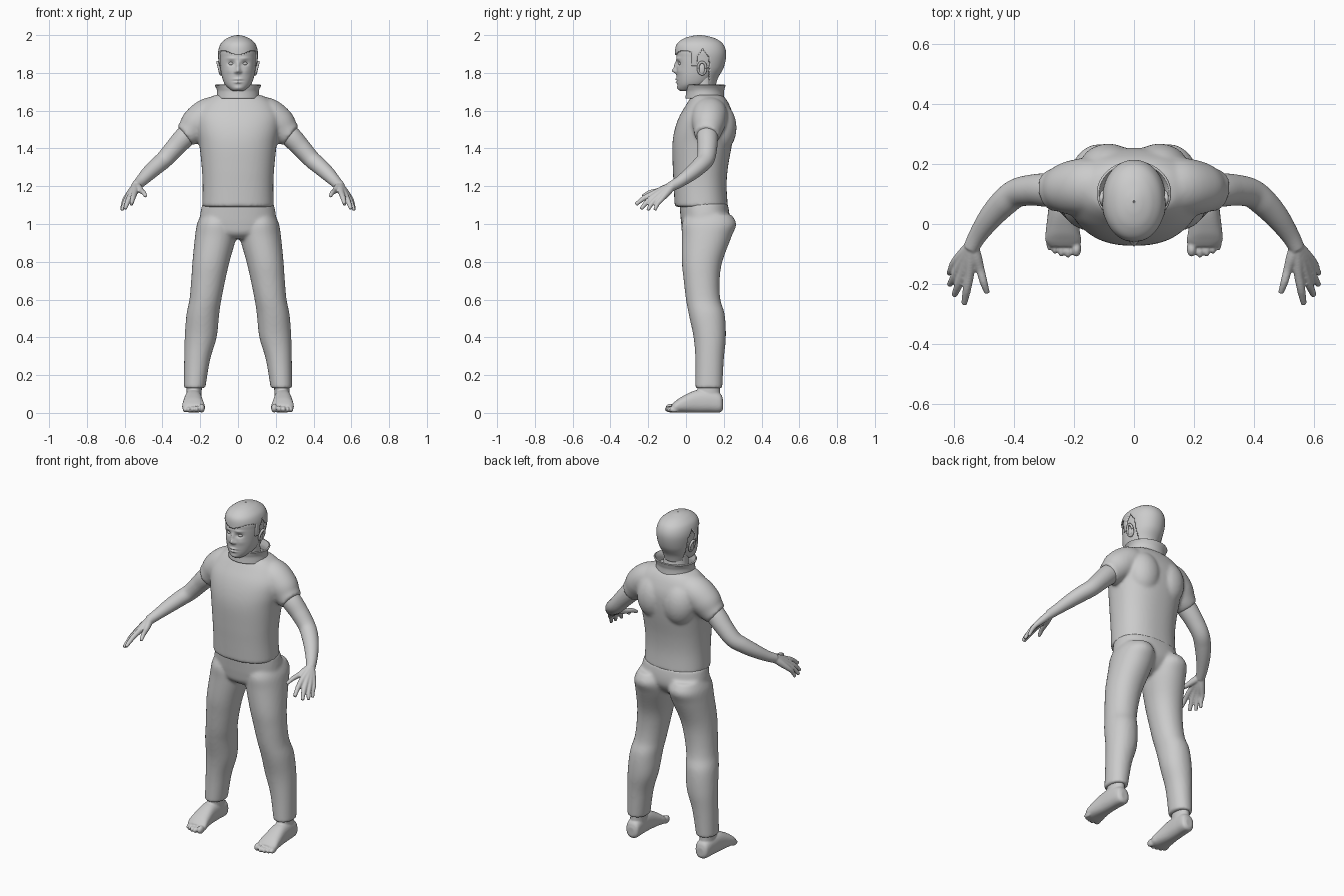
import bpy, bmesh, math
from mathutils import Vector, Matrix


def spline(rows, n):
    """Catmull-Rom through rows of numbers."""
    out = []
    last = len(rows) - 1
    for i in range(last):
        p = [rows[max(i - 1, 0)], rows[i], rows[i + 1], rows[min(i + 2, last)]]
        for k in range(n):
            t = k / n
            out.append([0.5 * (2 * b + (c - a) * t + (2 * a - 5 * b + 4 * c - d) * t * t
                               + (3 * b - a - 3 * c + d) * t ** 3) for a, b, c, d in zip(*p)])
    return out + [list(rows[-1])]


def loft(bm, rows, axis=None, seg=32, n=6, power=2.0, caps=True):
    """Sweep ellipses (x, y, z, radius_a, radius_b); axis fixes the ring plane."""
    rows = spline(rows, n)
    rings = []
    for i, (x, y, z, a, b) in enumerate(rows):
        if axis == 'Z':
            u, v = Vector((1, 0, 0)), Vector((0, 1, 0))
        elif axis == 'Y':
            u, v = Vector((1, 0, 0)), Vector((0, 0, 1))
        else:
            t = Vector(rows[min(i + 1, len(rows) - 1)][:3]) - Vector(rows[max(i - 1, 0)][:3])
            u = t.cross(Vector((0, 0, 1))).normalized()
            v = t.cross(u).normalized()
        ring = []
        for k in range(seg):
            c, s = math.cos(math.tau * k / seg), math.sin(math.tau * k / seg)
            c = math.copysign(abs(c) ** (2 / power), c)
            s = math.copysign(abs(s) ** (2 / power), s)
            ring.append(bm.verts.new(Vector((x, y, z)) + u * a * c + v * b * s))
        rings.append(ring)
    for r, q in zip(rings, rings[1:]):
        for k in range(seg):
            bm.faces.new((r[k], r[(k + 1) % seg], q[(k + 1) % seg], q[k]))
    if caps:
        bm.faces.new(rings[0])
        bm.faces.new(rings[-1])


def body(bm, rows, **kw):
    """Upright loft from rows of (z, half width, y front, y back)."""
    loft(bm, [(0, (f + b) / 2, z, w, (b - f) / 2) for z, w, f, b in rows], 'Z', **kw)


def ball(bm, loc, size):
    m = Matrix.Translation(loc) @ Matrix.Diagonal((*size, 1))
    bmesh.ops.create_uvsphere(bm, u_segments=24, v_segments=14, radius=1, matrix=m)


def finish(name, bm, mirror=False, voxel=0, smooth=0, thick=0):
    bmesh.ops.recalc_face_normals(bm, faces=bm.faces)
    me = bpy.data.meshes.new(name)
    bm.to_mesh(me)
    bm.free()
    ob = bpy.data.objects.new(name, me)
    bpy.context.collection.objects.link(ob)
    me.shade_smooth()
    if mirror:
        ob.modifiers.new("Mirror", 'MIRROR').use_mirror_merge = False
    if voxel:
        m = ob.modifiers.new("Blend", 'REMESH')
        m.mode, m.voxel_size, m.use_smooth_shade = 'VOXEL', voxel, True
    if smooth:
        m = ob.modifiers.new("Smooth", 'SMOOTH')
        m.factor, m.iterations = 0.5, smooth
    if thick:
        m = ob.modifiers.new("Thickness", 'SOLIDIFY')
        m.thickness, m.offset = thick, -1
    return ob


# Short-sleeved sweater: trunk, shoulder blades and sleeves blended together
bm = bmesh.new()
body(bm, [(1.09, .19, -.06, .222), (1.2, .187, -.065, .215), (1.3, .192, -.07, .222),
          (1.42, .205, -.072, .243), (1.5, .22, -.06, .252), (1.57, .225, -.035, .25),
          (1.63, .195, 0, .23), (1.67, .15, .025, .205), (1.685, .11, .035, .18)],
     seg=64, power=2.3)
ball(bm, (.085, .18, 1.51), (.1, .088, .13))
loft(bm, [(.08, .13, 1.59, .08, .08), (.15, .125, 1.58, .095, .09), (.21, .12, 1.535, .09, .09),
          (.25, .115, 1.493, .075, .077), (.283, .11, 1.467, .066, .063)])
finish("sweater", bm, True, .009, 8)

# Standing collar, flared at the top
bm = bmesh.new()
body(bm, [(1.665, .105, .005, .195), (1.70, .103, .008, .193), (1.72, .107, .005, .197),
          (1.738, .117, .003, .202)], seg=48, caps=False)
finish("collar", bm, thick=.008)

# Trousers: hips and two legs blended at the crotch
bm = bmesh.new()
body(bm, [(1.11, .188, -.035, .22), (1.05, .2, -.03, .23), (1.0, .2, -.025, .225),
          (.95, .16, -.015, .19), (.92, .08, .02, .14)], seg=64, power=2.3)
legs = [(1.05, .03, .195, 0, .24), (1.0, .012, .217, -.022, .266), (.93, .01, .228, -.022, .24),
        (.8, .045, .241, -.022, .192), (.7, .068, .248, -.012, .178), (.6, .088, .257, 0, .182),
        (.52, .1, .273, .015, .205), (.4, .113, .282, .04, .211), (.28, .148, .285, .05, .2),
        (.13, .173, .287, .05, .192)]
loft(bm, [((i + o) / 2, (f + b) / 2, z, (o - i) / 2, (b - f) / 2) for z, i, o, f, b in legs],
     'Z', seg=48, power=2.1)
finish("trousers", bm, True, .009, 6)

# Bare feet with toes
bm = bmesh.new()
loft(bm, [(.232, .196, .045, .02, .025), (.232, .18, .053, .04, .05), (.235, .12, .062, .045, .06),
          (.237, .05, .06, .048, .059), (.237, -.02, .044, .056, .043), (.235, -.055, .032, .06, .031),
          (.232, -.075, .024, .05, .022)], 'Y', power=2.4)
loft(bm, [(.233, .125, .05, .042, .062), (.232, .12, .11, .04, .06), (.231, .12, .17, .042, .06)], 'Z')
for x, y, r in ((.192, -.082, .021), (.219, -.086, .016), (.242, -.082, .015),
                (.263, -.074, .014), (.281, -.062, .013)):
    ball(bm, (x, y, r + .004), (r * .8, .027, r * 1.1))
finish("feet", bm, True, .005, 3)

# Bare arms and hands; each finger runs from wrist through knuckle to tip
bm = bmesh.new()
loft(bm, [(.22, .115, 1.515, .05, .05), (.28, .113, 1.462, .056, .056), (.335, .113, 1.403, .052, .051),
          (.39, .103, 1.342, .048, .046), (.433, .07, 1.305, .046, .043), (.477, .022, 1.264, .04, .038),
          (.518, -.036, 1.222, .031, .03), (.542, -.08, 1.198, .026, .027)], n=8)
wrist = Vector((.539, -.072, 1.202))
for knuckle, tip, r in (((.547, -.165, 1.165), (.565, -.266, 1.103), .014),
                        ((.568, -.16, 1.152), (.598, -.238, 1.08), .014),
                        ((.585, -.148, 1.14), (.614, -.203, 1.073), .013),
                        ((.598, -.13, 1.13), (.616, -.165, 1.073), .012),
                        ((.512, -.15, 1.175), (.488, -.23, 1.147), .013)):
    k, t = Vector(knuckle), Vector(tip)
    path = [(wrist, .022), (wrist.lerp(k, .5), .02), (k, r * 1.15),
            (k.lerp(t, .5) + Vector((0, -.003, .005)), r), (t, r * .7)]
    loft(bm, [(*p, a, a) for p, a in path], seg=16)
finish("arms", bm, True, .0045, 3)

# Neck
bm = bmesh.new()
body(bm, [(1.62, .09, .02, .18), (1.69, .073, .03, .165), (1.75, .07, .03, .155),
          (1.82, .07, .03, .16)])
finish("neck", bm)

# Head, with facial features pushed in and out of the front
bm = bmesh.new()
body(bm, [(1.703, .025, -.028, .03), (1.715, .045, -.041, .07), (1.74, .07, -.046, .12),
          (1.78, .085, -.049, .15), (1.83, .094, -.05, .18), (1.88, .098, -.05, .195),
          (1.92, .096, -.047, .195), (1.96, .07, -.02, .165), (1.985, .02, .05, .1)],
     seg=112, n=10, power=2.15)
features = [(0, 1.812, .012, .014, -.024), (0, 1.84, .009, .02, -.012),
            (0, 1.766, .02, .006, -.009), (0, 1.75, .017, .006, -.009),
            (0, 1.758, .024, .003, .005), (0, 1.72, .02, .01, -.004)]
for s in (-1, 1):
    features += [(s * .036, 1.85, .017, .011, .013), (s * .035, 1.877, .022, .007, -.005),
                 (s * .014, 1.805, .007, .007, -.008), (s * .045, 1.81, .02, .015, -.003)]
for v in bm.verts:
    if v.co.y < .05:
        x, z = v.co.x, v.co.z
        v.co.y += sum(d * math.exp(-((x - fx) / sx) ** 2 - ((z - fz) / sz) ** 2)
                      for fx, fz, sx, sz, d in features)
finish("head", bm)

# Eyes
bm = bmesh.new()
ball(bm, (.036, -.024, 1.849), (.015, .016, .01))
finish("eyes", bm, True)

# Ears: rim and inner lobe
bm = bmesh.new()
rim = [(.1 + .008 * math.sin(a), .085 + .021 * math.cos(a), 1.825 + .032 * math.sin(a), .007, .007)
       for a in [math.tau * i / 12 for i in range(13)]]
loft(bm, rim, seg=10, n=3)
ball(bm, (.094, .083, 1.82), (.01, .02, .03))
finish("ears", bm, True)

# Short hair: a shell cut back around the face and ears
bm = bmesh.new()
body(bm, [(1.72, .07, -.03, .155), (1.77, .088, -.05, .168), (1.83, .1, -.055, .2),
          (1.9, .106, -.059, .213), (1.95, .094, -.05, .198), (1.98, .064, -.015, .16),
          (1.995, .03, .03, .112), (2.0, .003, .07, .078)], seg=112, n=10, power=2.1, caps=False)


def bare(p):
    hairline = 1.905 - .012 * math.cos(p.x * 40)
    sideburn = .03 < p.y < .062 and p.z > 1.84
    around_ear = .062 <= p.y < .125 and p.z > 1.93 - abs(p.y - .09) * 1.5
    behind = p.y >= .125 and p.z > 1.73
    return not (p.z > hairline + .02 * (p.y > .06) or sideburn or around_ear or behind)


bmesh.ops.delete(bm, geom=[f for f in bm.faces if bare(f.calc_center_median())], context='FACES')
finish("hair", bm, thick=.012)
